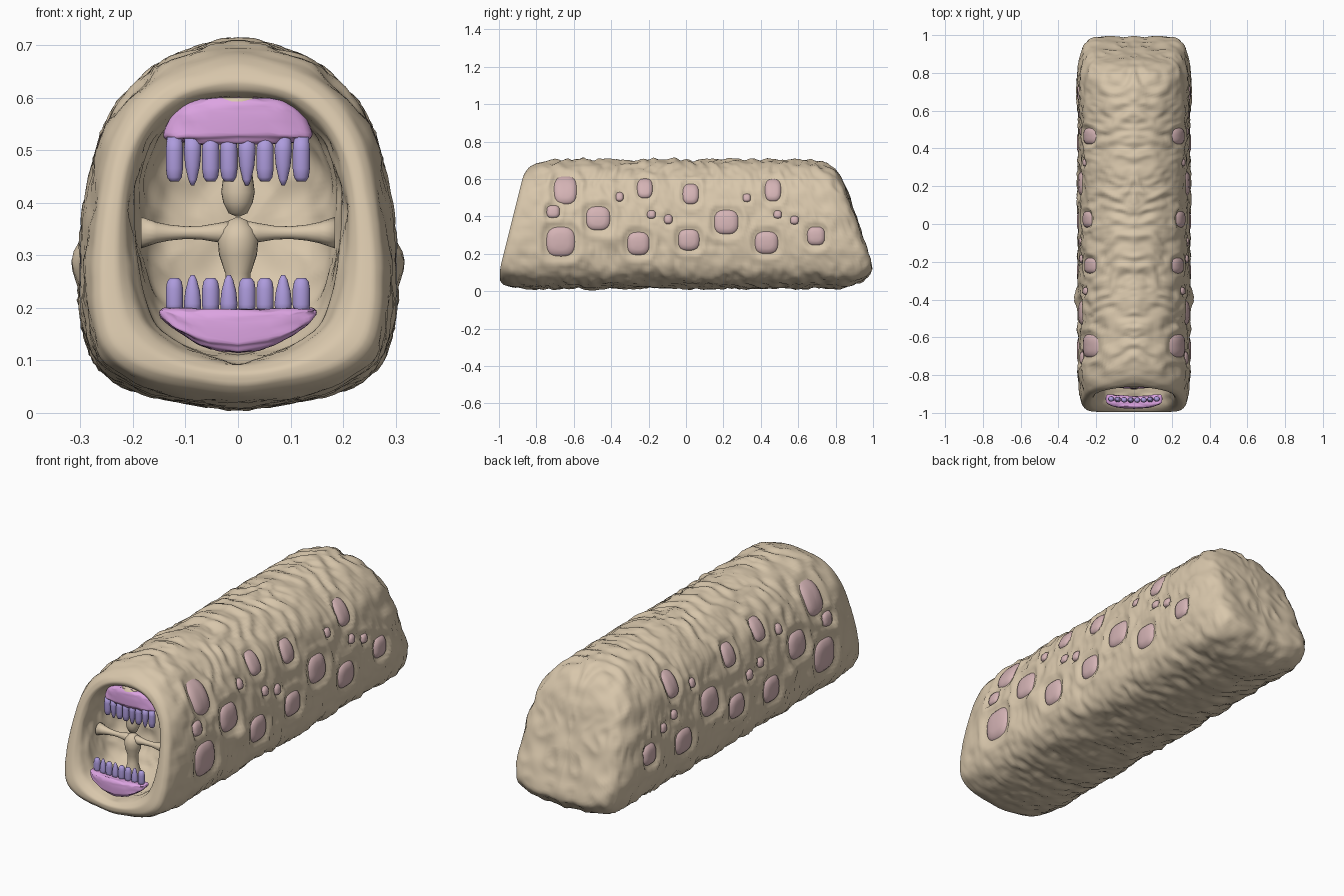
import bpy, bmesh, math
from mathutils import Vector, Matrix, noise
from mathutils.bvhtree import BVHTree

cube = bpy.data.objects.get("Cube")
if cube:
    bpy.data.objects.remove(cube, do_unlink=True)


def material(name, rgb):
    mat = bpy.data.materials.new(name)
    mat.use_nodes = True
    mat.diffuse_color = (*rgb, 1)
    mat.node_tree.nodes["Principled BSDF"].inputs["Base Color"].default_value = (*rgb, 1)
    return mat


SKIN = material("tan skin", (0.69, 0.57, 0.41))
SPOT = material("dusty pink spot", (0.66, 0.45, 0.46))
GUM = material("orchid gum", (0.72, 0.37, 0.76))
TOOTH = material("lavender tooth", (0.42, 0.33, 0.72))


def finish(bm, name, mat):
    bmesh.ops.recalc_face_normals(bm, faces=bm.faces)
    for f in bm.faces:
        f.smooth = True
    mesh = bpy.data.meshes.new(name)
    bm.to_mesh(mesh)
    bm.free()
    mesh.materials.append(mat)
    obj = bpy.data.objects.new(name, mesh)
    bpy.context.collection.objects.link(obj)


def skin_rings(bm, rings):
    """Join closed rings of points, capping both ends with a fan."""
    rows = [[bm.verts.new(p) for p in ring] for ring in rings]
    n = len(rows[0])
    for a, b in zip(rows, rows[1:]):
        for i in range(n):
            j = (i + 1) % n
            bm.faces.new((a[i], a[j], b[j], b[i]))
    for row in (rows[0], rows[-1]):
        mid = bm.verts.new(sum((v.co for v in row), Vector()) / n)
        for i in range(n):
            bm.faces.new((row[i], row[(i + 1) % n], mid))
    return rows


def lathe(name, profile, matrix, mat, sides=16):
    """Turn (radius, height) pairs about z, then place the result."""
    bm = bmesh.new()
    skin_rings(bm, [[matrix @ Vector((r * math.cos(math.tau * i / sides),
                                      r * math.sin(math.tau * i / sides), h))
                     for i in range(sides)] for r, h in profile])
    finish(bm, name, mat)


def catmull(pts, steps):
    out = []
    ext = [Vector((-pts[1][0], pts[1][1]))] + [Vector(p) for p in pts]
    ext.append(Vector((-pts[-2][0], pts[-2][1])))
    for a, b, c, d in zip(ext, ext[1:], ext[2:], ext[3:]):
        for k in range(steps):
            t = k / steps
            out.append(0.5 * (2 * b + (c - a) * t + (2 * a - 5 * b + 4 * c - d) * t * t
                              + (3 * b - a - 3 * c + d) * t ** 3))
    return out + [ext[-2]]


# Spots as y, z, half length, half height
SPOTS = [(-.645, .54, .063, .078), (-.71, .425, .037, .037), (-.67, .265, .08, .083),
         (-.47, .39, .067, .067), (-.355, .505, .022, .026), (-.22, .55, .043, .055),
         (-.255, .255, .062, .065), (-.185, .41, .024, .024), (-.095, .385, .024, .027),
         (.025, .52, .045, .057), (.015, .275, .06, .06), (.215, .37, .068, .068),
         (.325, .5, .022, .024), (.465, .54, .045, .062), (.49, .41, .023, .023),
         (.58, .38, .024, .024), (.43, .26, .065, .063), (.695, .295, .05, .053)]

# Body cross-section, from belly to back
half = catmull([(0, .014), (.1, .026), (.2, .05), (.268, .1), (.291, .18), (.294, .27),
                (.288, .36), (.274, .45), (.253, .53), (.211, .6), (.14, .662), (.065, .69),
                (0, .703)], 5)
section = half + [Vector((-p.x, p.y)) for p in reversed(half[1:-1])]
CENTRE = Vector((0, .35))


def mouth_point(p):
    d = (p - CENTRE).normalized()
    k = (abs(d.x / .2) ** 2.5 + abs(d.y / .25) ** 2.5) ** (-1 / 2.5)
    return d * k


def slanted(t, z):
    """Both ends lean inward towards the top and round off above and below."""
    low, high = max(0, .15 - z), max(0, z - .6)
    front = -1 + .25 * (z - .1) + 2 * low ** 2 + 5 * high ** 2
    back = 1 - .35 * (z - .13) - 6 * low ** 2 - 3 * high ** 2
    return front + (back - front) * (t + 1) / 2


# Stations: position along the body, scale, blend to mouth outline, steps
stations = [(1, .03, 0, 10), (1, .45, 0, 7), (.996, .75, 0, 4), (.975, .885, 0, 4),
            (.93, .965, 0, 5), (.85, 1, 0, 130), (-.86, 1, 0, 5), (-.94, .985, 0, 4),
            (-.985, .94, 0, 4), (-1, .88, 0, 4), (-1, .95, .55, 4), (-.98, .98, .85, 4),
            (-.94, 1, 1, 7), (-.88, .95, 1, 7), (-.82, .85, 1, 6), (-.77, .68, 1, 6),
            (-.74, .4, 1, 5), (-.74, .03, 1, 1)]
rings, kinds = [], []
for a, b in zip(stations, stations[1:] + stations[-1:]):
    for k in range(a[3]):
        t, s, m = (a[i] + (b[i] - a[i]) * k / a[3] for i in range(3))
        pts = [CENTRE + (p - CENTRE).lerp(mouth_point(p), m) * s for p in section]
        rings.append([Vector((p.x, slanted(t, p.y), p.y)) for p in pts])
        kinds.append((t, m))

bm = bmesh.new()
rows = skin_rings(bm, rings)
for _ in range(3):
    bmesh.ops.smooth_vert(bm, verts=bm.verts, factor=.5, use_axis_x=True, use_axis_y=True,
                          use_axis_z=True)
bmesh.ops.recalc_face_normals(bm, faces=bm.faces)
bm.normal_update()
surface = BVHTree.FromBMesh(bm)


def wrinkle(co, t, m):
    x, y, z = abs(co.x), co.y, co.z
    lumps = noise.noise(Vector((x * 9, y * 9, z * 9)))
    fine = abs(noise.noise(Vector((x * 14, y * 24 + z * 6, z * 14))))
    if m > 0:
        return (.014 * lumps - .01 * fine) * max(0, m - .8) * 5
    top = min(1, max(0, (z - .5) * 7))
    warp = noise.noise(Vector((x * 6, y * 5, z * 6)))
    folds = math.sin(58 * (y + .3 * x) + 9 * warp)
    d = .01 * lumps - .013 * fine + .004 + .005 * top * folds
    if z < .12:
        d += .008 * noise.noise(Vector((x * 22, y * 22, 3)))
    if t < -.9:
        d *= max(.1, (t + 1) * 10)
    if x > .12:
        d += .026 * math.exp(-((y + .39) / .05) ** 2 - ((z - .28) / .05) ** 2)
        for sy, sz, hy, hz in SPOTS:
            e = (abs((y - sy) / hy) ** 3 + abs((z - sz) / hz) ** 3) ** (1 / 3)
            if e < 2:
                keep = min(1, max(0, (e - 1) / .6))
                d = d * keep - .008 * (1 - keep) + .009 * math.exp(-((e - 1.38) / .22) ** 2)
    return d


moves = [(v, v.normal * wrinkle(v.co, *kind)) for row, kind in zip(rows, kinds) for v in row]
for v, move in moves:
    v.co += move
finish(bm, "body", SKIN)

# Domed spots that follow the flanks, mirrored
for n, (sy, sz, hy, hz) in enumerate(SPOTS):
    for side, label in ((1, "left"), (-1, "right")):
        bm = bmesh.new()
        dome = []
        for r in (1.08, 1, .93, .8, .5, .1):
            ring = []
            for i in range(24):
                a = math.tau * i / 24
                c, s = math.cos(a), math.sin(a)
                k = r / (abs(c) ** 2.9 + abs(s) ** 2.9) ** (1 / 2.9)
                y, z = sy + hy * k * c, sz + hz * k * s
                hit = surface.ray_cast(Vector((1, y, z)), Vector((-1, 0, 0)))[0]
                x = (hit.x if hit else .25) + .008 - .022 * r ** 6
                ring.append((side * x, y, z))
            dome.append(ring)
        skin_rings(bm, dome)
        finish(bm, f"{label}_spot_{n + 1}", SPOT)


# Gums: rounded blocks bent to the jaw
def gum(name, y0, shape):
    bm = bmesh.new()
    bmesh.ops.create_uvsphere(bm, u_segments=40, v_segments=24, radius=1)
    for v in bm.verts:
        x, y, z = (math.copysign(abs(c) ** .5, c) for c in v.co)
        low, high, width = shape(x, z)
        ripple = .006 * noise.noise(Vector((x * 5, y * 2, z * 3)))
        v.co = (x * width, y0 + y * .033 + .02 * x * x + ripple,
                low + (high - low) * (z + 1) / 2 + ripple)
    finish(bm, name, GUM)


gum("upper_gum", -.84, lambda x, z: (.512, .6 - .02 * x ** 4, .137 - .015 * z))
gum("lower_gum", -.945, lambda x, z: (.115 + .065 * x * x, .197 + .006 * x * x, .15))

# Teeth: blunt and pointed, in two rows
BLUNT = [(.85, 0), (1, .3), (1, .7), (.85, .9), (.5, 1)]
POINTED = [(.9, 0), (1, .3), (.85, .6), (.5, .88), (.2, 1)]
for label, root, y, length, pattern in (("upper", .525, -.85, -.085, "bpbbpbpb"),
                                        ("lower", .185, -.932, .072, "bpbpbbpb")):
    for n, kind in enumerate(pattern):
        x = -.121 + n * .0345
        tall = length * (1.08 if kind == "p" else 1)
        place = (Matrix.Translation((x, y + .4 * x * x, root))
                 @ Matrix.Diagonal((.0165, .0145, tall, 1)))
        lathe(f"{label}_tooth_{n + 1}", POINTED if kind == "p" else BLUNT, place, TOOTH)

# Throat: pillar with two side arms, and a hanging lobe
THROAT_Y = -.82
lathe("throat_pillar", [(.06, .1), (.04, .17), (.024, .23), (.024, .265), (.036, .3),
                        (.039, .33), (.033, .35), (.018, .366), (.004, .372)],
      Matrix.Translation((0, THROAT_Y, 0)), SKIN, 24)
lathe("hanging_lobe", [(.004, .374), (.018, .38), (.028, .4), (.032, .42), (.028, .45),
                       (.022, .48), (.03, .54), (.05, .6)],
      Matrix.Translation((0, THROAT_Y, 0)), SKIN, 24)
for side, label in ((1, "left"), (-1, "right")):
    lathe(f"{label}_throat_arm", [(.026, 0), (.018, .04), (.013, .07), (.012, .1), (.015, .13),
                                  (.02, .155), (.03, .185)],
          Matrix.Translation((0, THROAT_Y, .343)) @ Matrix.Rotation(side * math.pi / 2, 4, "Y"),
          SKIN)
